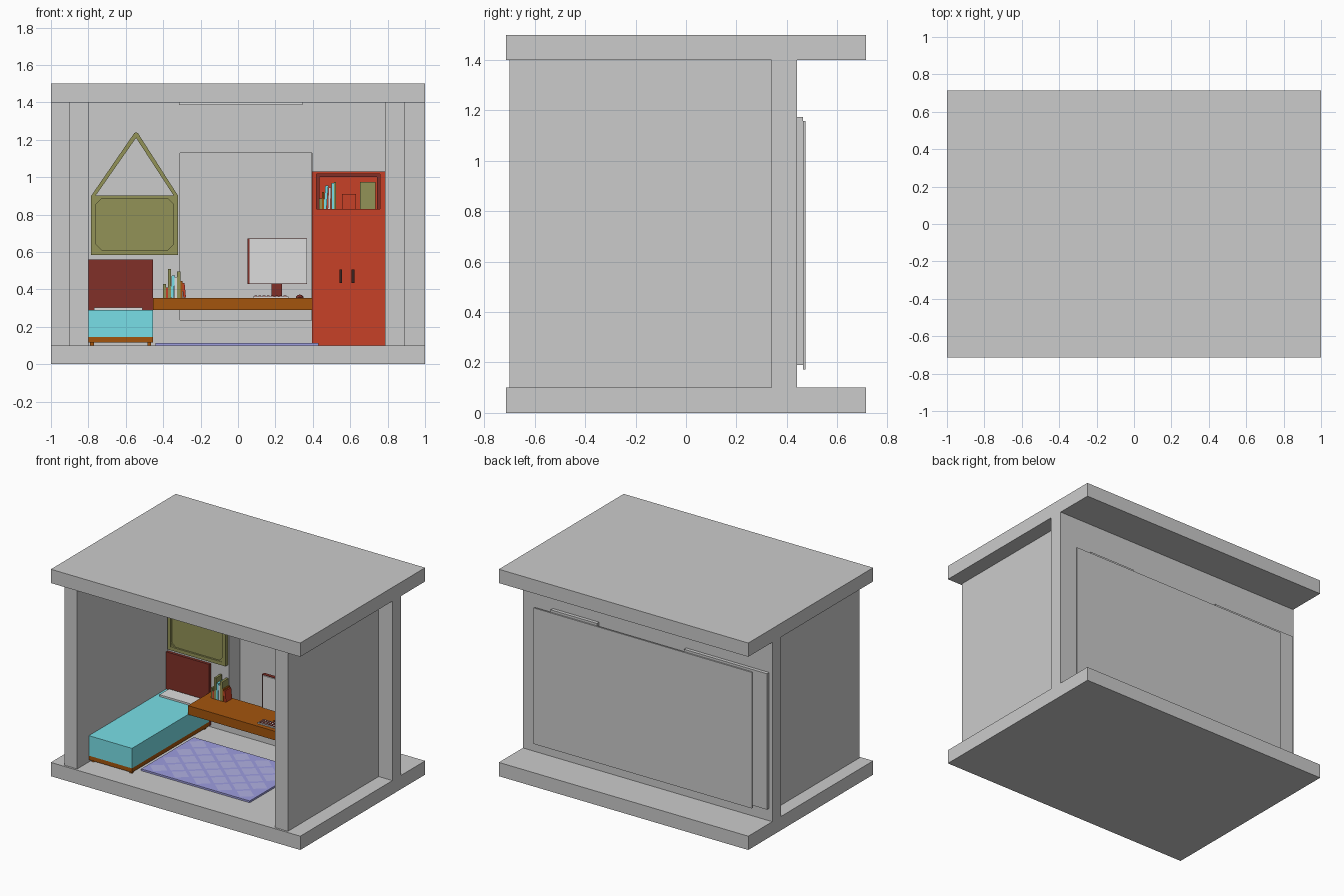
import bpy, bmesh, math
from mathutils import Vector, Matrix

if "Cube" in bpy.data.objects:
    bpy.data.objects.remove(bpy.data.objects["Cube"])


def material(name, *rgb):
    m = bpy.data.materials.new(name)
    m.diffuse_color = (*rgb, 1)
    m.use_nodes = True
    m.node_tree.nodes["Principled BSDF"].inputs["Base Color"].default_value = m.diffuse_color
    return m


GREY = material("plaster grey", 0.60, 0.60, 0.60)
WHITE = material("light grey", 0.72, 0.72, 0.72)
OLIVE = material("olive", 0.29, 0.29, 0.095)
MAROON = material("dark red", 0.22, 0.03, 0.021)
RED = material("red", 0.57, 0.052, 0.02)
ORANGE = material("brown orange", 0.37, 0.09, 0.004)
CYAN = material("cyan", 0.19, 0.74, 0.80)
PURPLE = material("purple", 0.34, 0.34, 0.74)
LAVENDER = material("lavender", 0.44, 0.44, 0.76)
DARK = material("dark brown", 0.04, 0.016, 0.014)


def finish(bm, name, mat):
    bmesh.ops.recalc_face_normals(bm, faces=bm.faces)
    me = bpy.data.meshes.new(name)
    bm.to_mesh(me)
    bm.free()
    me.materials.append(mat)
    ob = bpy.data.objects.new(name, me)
    bpy.context.collection.objects.link(ob)
    return ob


def box(name, x, y, z, mat, tilt=0.0):
    """Box from (min, max) pairs, optionally tilted sideways about its centre."""
    bm = bmesh.new()
    bmesh.ops.create_cube(bm, size=1)
    bmesh.ops.scale(bm, vec=(x[1] - x[0], y[1] - y[0], z[1] - z[0]), verts=bm.verts)
    ob = finish(bm, name, mat)
    ob.location = [(a + b) / 2 for a, b in (x, y, z)]
    ob.rotation_euler.y = tilt
    return ob


def prism(name, pts, y, mat):
    """Outline in x and z, extruded along y."""
    bm = bmesh.new()
    f = bm.faces.new([bm.verts.new((px, y[0], pz)) for px, pz in pts])
    ext = bmesh.ops.extrude_face_region(bm, geom=[f])
    moved = [g for g in ext["geom"] if isinstance(g, bmesh.types.BMVert)]
    bmesh.ops.translate(bm, vec=(0, y[1] - y[0], 0), verts=moved)
    return finish(bm, name, mat)


def frame(name, x, z, ix, iz, y, mat):
    """Rectangular plate with a rectangular opening."""
    def corners(a, b, d):
        return [(a[0], d, b[0]), (a[1], d, b[0]), (a[1], d, b[1]), (a[0], d, b[1])]
    bm = bmesh.new()
    loops = [[bm.verts.new(p) for p in corners(*r)] for r in
             ((x, z, y[0]), (ix, iz, y[0]), (ix, iz, y[1]), (x, z, y[1]))]
    for k in range(4):
        a, b = loops[k], loops[(k + 1) % 4]
        for i in range(4):
            j = (i + 1) % 4
            bm.faces.new((a[i], a[j], b[j], b[i]))
    return finish(bm, name, mat)


# Room shell
box("floor_slab", (-1, 1), (-0.715, 0.715), (0, 0.1), GREY)
box("roof_slab", (-1, 1), (-0.715, 0.715), (1.4, 1.5), GREY)
box("left_wall", (-0.9, -0.8), (-0.7, 0.34), (0.1, 1.4), GREY)
box("right_wall", (0.785, 0.89), (-0.7, 0.34), (0.1, 1.4), GREY)
frame("back_wall", (-1, 1), (0.1, 1.4), (-0.31, 0.395), (0.235, 1.13), (0.34, 0.44), GREY)

# Panels covering the window from outside
box("left_shutter", (-0.975, -0.31), (0.44, 0.465), (0.19, 1.175), GREY)
box("right_shutter", (0.39, 0.76), (0.44, 0.465), (0.19, 1.175), GREY)
box("window_panel", (-0.86, 0.89), (0.464, 0.475), (0.172, 1.158), GREY)
box("ceiling_light", (-0.315, 0.345), (-0.35, 0.0), (1.385, 1.4), WHITE)

# Bed
box("bed_base", (-0.8, -0.455), (-0.565, 0.32), (0.115, 0.145), ORANGE)
for i, (lx, ly) in enumerate([(-0.78, -0.54), (-0.475, -0.54), (-0.78, 0.29), (-0.475, 0.29)]):
    box(f"bed_foot_{i}", (lx - 0.01, lx + 0.01), (ly - 0.01, ly + 0.01), (0.1, 0.115), ORANGE)
box("mattress", (-0.8, -0.455), (-0.565, 0.32), (0.145, 0.29), CYAN)
box("pillow", (-0.77, -0.51), (0.2, 0.31), (0.285, 0.303), WHITE)
box("headboard", (-0.8, -0.455), (0.32, 0.34), (0.115, 0.56), MAROON)

# Desk
box("desk", (-0.455, 0.395), (0.077, 0.34), (0.29, 0.355), ORANGE)

# Desk books: left edge, width, height, colour, tilt
for i, (bx, w, h, mat, t) in enumerate([
        (-0.400, 0.014, 0.075, OLIVE, 0), (-0.385, 0.010, 0.055, RED, 0),
        (-0.374, 0.015, 0.155, OLIVE, 0), (-0.357, 0.016, 0.120, CYAN, 0.05),
        (-0.339, 0.012, 0.110, WHITE, 0), (-0.326, 0.018, 0.140, OLIVE, 0),
        (-0.307, 0.010, 0.090, ORANGE, 0), (-0.296, 0.014, 0.080, RED, -0.1)]):
    box(f"desk_book_{i}", (bx, bx + w), (0.26, 0.33), (0.355, 0.355 + h), mat, t)

# Monitor, keyboard and mouse
box("monitor_body", (0.052, 0.37), (0.2, 0.225), (0.43, 0.672), MAROON)
box("monitor_screen", (0.062, 0.37), (0.192, 0.2), (0.432, 0.668), WHITE)
box("monitor_stem", (0.178, 0.235), (0.21, 0.24), (0.36, 0.45), MAROON)
box("monitor_foot", (0.15, 0.26), (0.195, 0.275), (0.355, 0.362), MAROON)
box("keyboard", (0.08, 0.27), (0.11, 0.178), (0.355, 0.363), WHITE)
for r in range(3):
    for c in range(8):
        kx, ky = 0.087 + c * 0.0225, 0.116 + r * 0.02
        box(f"key_{r}_{c}", (kx, kx + 0.014), (ky, ky + 0.013), (0.363, 0.366), MAROON)
bm = bmesh.new()
bmesh.ops.create_uvsphere(bm, u_segments=12, v_segments=8, radius=1,
                          matrix=Matrix.Diagonal((0.02, 0.028, 0.016, 1)))
finish(bm, "mouse", MAROON).location = (0.33, 0.14, 0.356)

# Wardrobe with open shelf on top
FRONT = -0.03
box("wardrobe_body", (0.395, 0.785), (FRONT, 0.34), (0.1, 0.83), RED)
prism("wardrobe_shelf_surround",
      [(0.395, 0.83), (0.42, 0.83), (0.42, 1.018), (0.76, 1.018), (0.76, 0.83),
       (0.785, 0.83), (0.785, 1.03), (0.395, 1.03)], (FRONT, 0.34), RED)
box("wardrobe_shelf_back", (0.42, 0.76), (0.3, 0.34), (0.83, 1.018), RED)
prism("wardrobe_shelf_lining",
      [(0.42, 0.83), (0.437, 0.83), (0.437, 1.0), (0.743, 1.0), (0.743, 0.83),
       (0.76, 0.83), (0.76, 1.018), (0.42, 1.018)], (0.0, 0.3), MAROON)
for side, dx in (("left", (0.398, 0.583)), ("right", (0.587, 0.782))):
    box(f"{side}_door", dx, (FRONT - 0.008, FRONT), (0.11, 0.822), RED)
for side, hx in (("left", 0.55), ("right", 0.615)):
    box(f"{side}_handle", (hx - 0.007, hx + 0.007), (FRONT - 0.03, FRONT - 0.008),
        (0.435, 0.505), DARK)

# Shelf books
for i, (bx, w, h, mat, t) in enumerate([
        (0.432, 0.016, 0.055, OLIVE, 0), (0.450, 0.009, 0.09, ORANGE, 0),
        (0.462, 0.016, 0.125, CYAN, 0.08), (0.482, 0.014, 0.115, WHITE, 0.04),
        (0.499, 0.014, 0.14, CYAN, 0), (0.514, 0.010, 0.145, OLIVE, 0),
        (0.555, 0.075, 0.08, RED, 0), (0.652, 0.083, 0.145, OLIVE, 0)]):
    box(f"shelf_book_{i}", (bx, bx + w), (-0.015, 0.12), (0.83, 0.83 + h), mat, t)

# Hanging picture board
frame("picture_frame", (-0.785, -0.32), (0.585, 0.902), (-0.758, -0.347), (0.61, 0.887),
      (0.312, 0.34), OLIVE)
box("picture_board", (-0.76, -0.345), (0.325, 0.34), (0.608, 0.889), OLIVE)
for i, (cx, cz, sx, sz) in enumerate([(-0.758, 0.61, 1, 1), (-0.347, 0.61, -1, 1),
                                      (-0.758, 0.887, 1, -1), (-0.347, 0.887, -1, -1)]):
    prism(f"picture_corner_{i}", [(cx, cz), (cx + 0.03 * sx, cz), (cx, cz + 0.03 * sz)],
          (0.314, 0.325), OLIVE)
prism("picture_hanger",
      [(-0.785, 0.9), (-0.555, 1.235), (-0.545, 1.24), (-0.535, 1.235), (-0.32, 0.9),
       (-0.343, 0.9), (-0.545, 1.21), (-0.762, 0.9)], (0.32, 0.34), OLIVE)

# Rug with a diamond pattern
RX, RY, COLS, ROWS = (-0.44, 0.43), (-0.48, 0.122), 5, 4
box("rug", RX, RY, (0.1, 0.113), PURPLE)
cw, ch = (RX[1] - RX[0]) / COLS, (RY[1] - RY[0]) / ROWS
bm = bmesh.new()
for i in range(1, 2 * COLS):
    for j in range(1, 2 * ROWS):
        if (i + j) % 2 == 0:
            c = Vector((RX[0] + i * cw / 2, RY[0] + j * ch / 2, 0.1145))
            ring = [c + Vector((math.cos(a) * cw * 0.4, math.sin(a) * ch * 0.4, 0))
                    for a in (0, math.pi / 2, math.pi, 3 * math.pi / 2)]
            bm.faces.new([bm.verts.new(p) for p in ring])
finish(bm, "rug_diamonds", LAVENDER)
